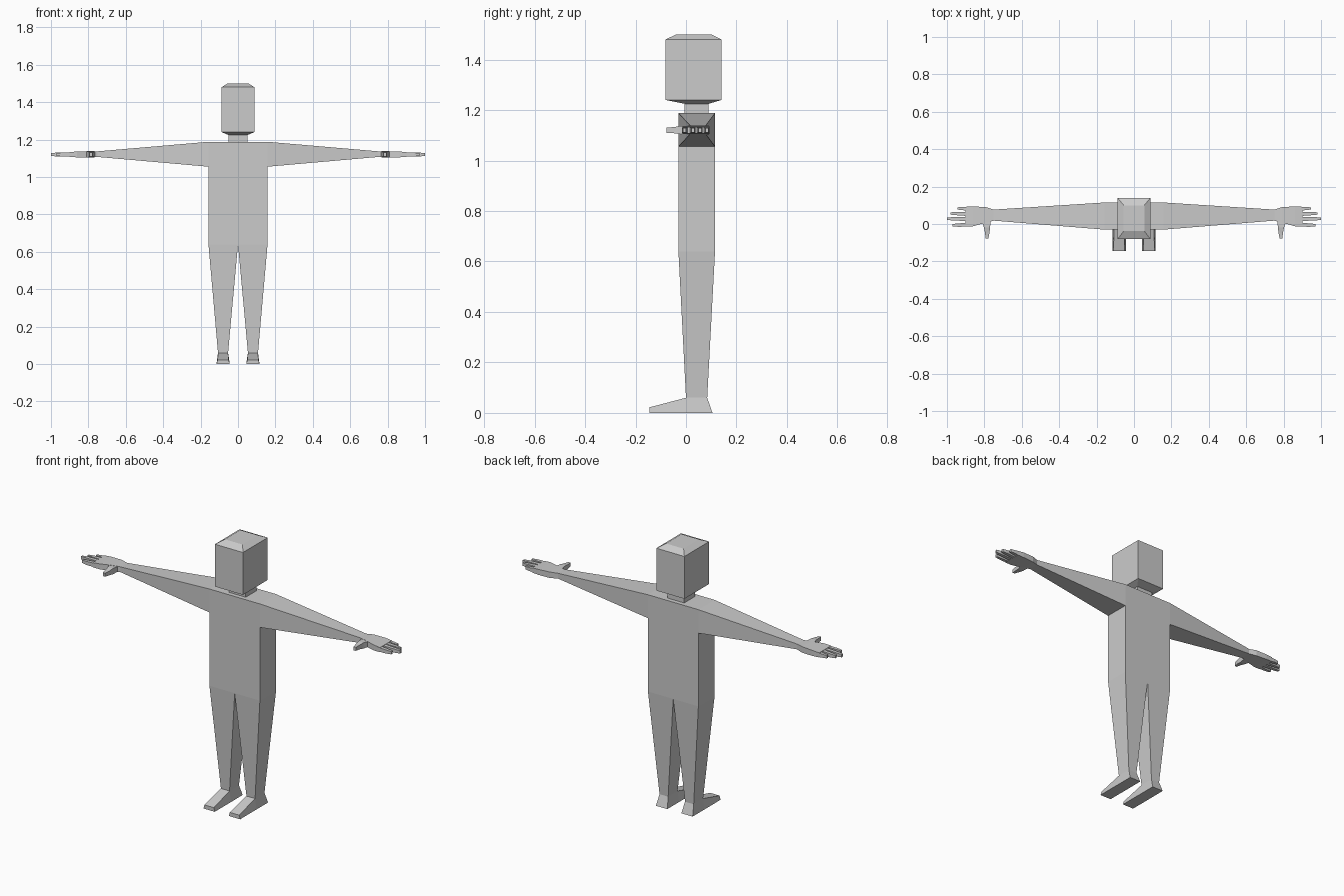
import bpy, bmesh
from mathutils import Vector

if "Cube" in bpy.data.objects:
    bpy.data.objects.remove(bpy.data.objects["Cube"])

grey = bpy.data.materials.new("plain grey")
grey.diffuse_color = (0.6, 0.6, 0.6, 1)
grey.use_nodes = True
grey.node_tree.nodes["Principled BSDF"].inputs["Base Color"].default_value = grey.diffuse_color

AXES = {'x': (0, 1, 2), 'y': (1, 0, 2), 'z': (2, 0, 1)}


def loft(name, axis, sections, start=False, end=False, mirror=True, skip=None):
    """Rectangular sections (position, a0, a1, b0, b1) joined along an axis."""
    bm = bmesh.new()
    ia, ib, ic = AXES[axis]
    rings = []
    for p, a0, a1, b0, b1 in sections:
        ring = []
        for a, b in ((a0, b0), (a1, b0), (a1, b1), (a0, b1)):
            co = Vector((0, 0, 0))
            co[ia], co[ib], co[ic] = p, a, b
            ring.append(bm.verts.new(co))
        rings.append(ring)
    caps = []
    for r0, r1 in zip(rings, rings[1:]):
        for i in range(4):
            j = (i + 1) % 4
            bm.faces.new((r0[i], r0[j], r1[j], r1[i]))
    # cap both ends so normals are reliable, then open the joined ends
    for ring, keep in ((rings[0], start), (rings[-1], end)):
        f = bm.faces.new(ring)
        if not keep:
            caps.append(f)
    bmesh.ops.recalc_face_normals(bm, faces=bm.faces[:])
    if skip:
        caps += [f for f in bm.faces if f not in caps and skip(f)]
    bmesh.ops.delete(bm, geom=caps, context='FACES')
    me = bpy.data.meshes.new(name)
    bm.to_mesh(me)
    bm.free()
    me.materials.append(grey)
    ob = bpy.data.objects.new(name, me)
    bpy.context.collection.objects.link(ob)
    if mirror:
        ob.modifiers.new("mirror", 'MIRROR').use_axis[0] = True
    return ob


# Torso, open at the hips and the shoulder sockets
loft("torso", 'z', [(0.64, -0.158, 0.158, -0.03, 0.115),
                    (1.055, -0.158, 0.158, -0.03, 0.115),
                    (1.188, -0.158, 0.158, -0.03, 0.115)], end=True, mirror=False,
     skip=lambda f: abs(f.normal.x) > 0.9 and f.calc_center_median().z > 1.06)

# Neck and head with chamfered top and bottom
loft("neck", 'z', [(1.188, -0.052, 0.052, -0.005, 0.09),
                   (1.225, -0.052, 0.052, -0.005, 0.09)], mirror=False)
loft("head", 'z', [(1.225, -0.053, 0.053, -0.006, 0.091),
                   (1.24, -0.088, 0.088, -0.081, 0.14),
                   (1.48, -0.088, 0.088, -0.081, 0.14),
                   (1.5, -0.055, 0.055, -0.038, 0.1)], True, True, mirror=False)

# Legs and wedge feet
loft("legs", 'z', [(0.06, 0.053, 0.107, 0.0, 0.084),
                   (0.64, 0.0, 0.158, -0.03, 0.115)])
feet = loft("feet", 'y', [(-0.145, 0.044, 0.115, 0.0, 0.022),
                          (0.0, 0.044, 0.115, 0.0, 0.06),
                          (0.105, 0.044, 0.115, 0.0, 0.06)], True, True)
for v in feet.data.vertices:          # narrow the upper edge to the ankle
    if v.co.z > 0.05:
        v.co.x = 0.053 if v.co.x < 0.08 else 0.107
        v.co.y = min(v.co.y, 0.084)
    elif v.co.z > 0.01:
        v.co.x = 0.05 if v.co.x < 0.08 else 0.109

# Arms
loft("arms", 'x', [(0.158, -0.03, 0.115, 1.055, 1.188),
                   (0.75, 0.018, 0.077, 1.107, 1.137)])

# Palms
loft("palms", 'x', [(0.75, 0.018, 0.077, 1.107, 1.137),
                    (0.79, 0.008, 0.09, 1.104, 1.138),
                    (0.86, -0.012, 0.094, 1.105, 1.136),
                    (0.90, -0.014, 0.092, 1.107, 1.133)], end=True)

# Fingers: root centre, tip centre, tip position
for name, y0, y1, tip in (("index_fingers", -0.003, -0.006, 0.97),
                          ("middle_fingers", 0.026, 0.028, 1.0),
                          ("ring_fingers", 0.053, 0.056, 0.98),
                          ("little_fingers", 0.081, 0.083, 0.945)):
    loft(name, 'x', [(0.88, y0 - 0.011, y0 + 0.011, 1.108, 1.132),
                     (tip - 0.03, y1 - 0.009, y1 + 0.009, 1.11, 1.13),
                     (tip, y1 - 0.006, y1 + 0.006, 1.112, 1.128)], end=True)

# Thumbs
loft("thumbs", 'y', [(0.02, 0.765, 0.815, 1.106, 1.136),
                     (-0.02, 0.77, 0.802, 1.104, 1.137),
                     (-0.045, 0.772, 0.797, 1.108, 1.133),
                     (-0.078, 0.779, 0.793, 1.11, 1.13)], end=True)
